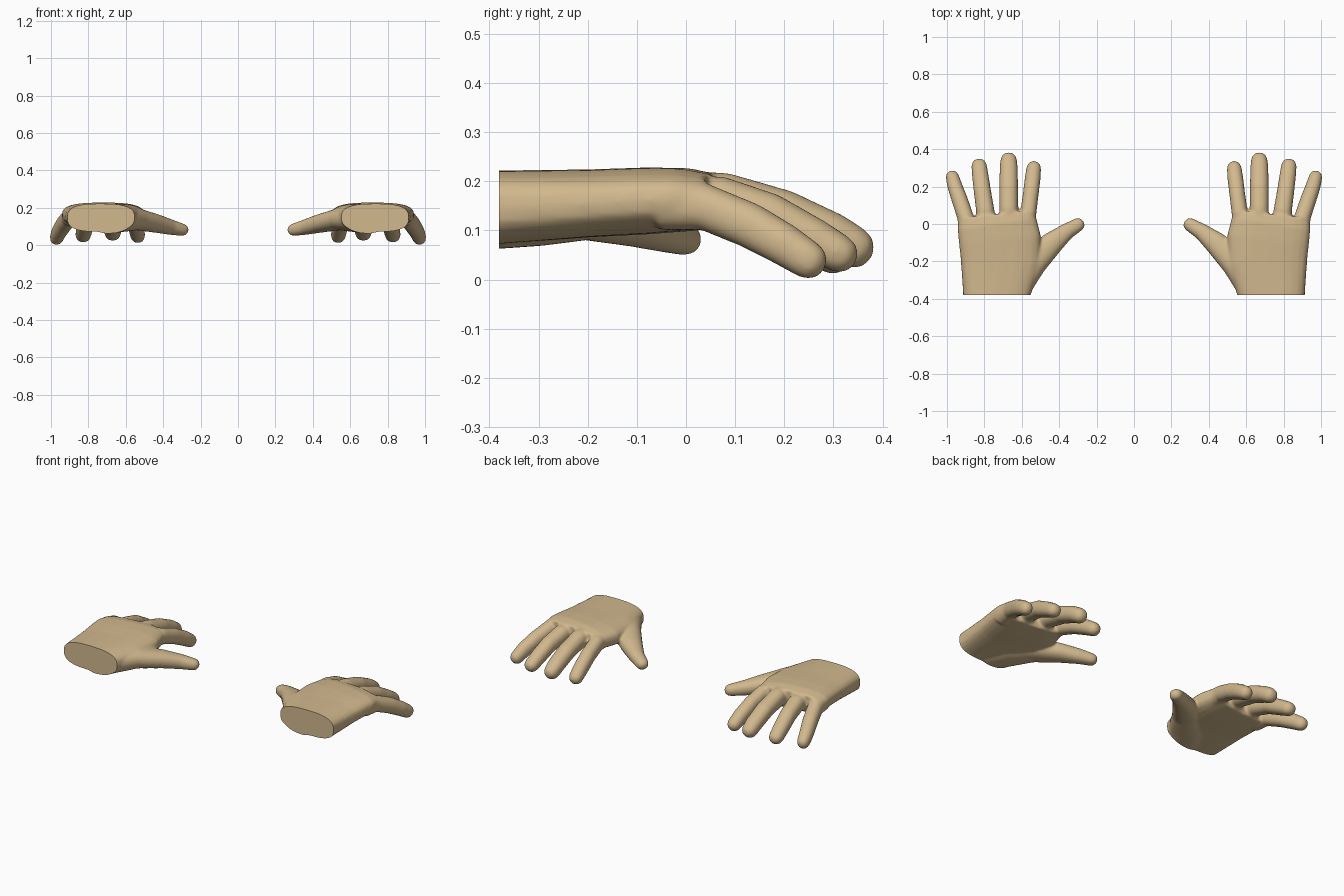
import bpy, bmesh, math
from mathutils import Vector

if "Cube" in bpy.data.objects:
    bpy.data.objects.remove(bpy.data.objects["Cube"])

skin = bpy.data.materials.new("tan skin")
skin.diffuse_color = (0.64, 0.48, 0.27, 1)
skin.use_nodes = True
skin.node_tree.nodes["Principled BSDF"].inputs["Base Color"].default_value = skin.diffuse_color

SIDES = 24
WRIST_Y = -0.38
UP = Vector((0, 0, 1))


def loft(bm, rows, power=2.2, round_tip=True):
    """Tube through rows of (x, y, z, half width, half height)."""
    pts = [Vector(r[:3]) for r in rows]
    size = [r[3:] for r in rows]
    dirs = [(pts[min(i + 1, len(pts) - 1)] - pts[max(i - 1, 0)]).normalized()
            for i in range(len(pts))]
    if round_tip:
        end, d, (w, h) = pts[-1], dirs[-1], size[-1]
        for t in (30, 55, 78):
            a = math.radians(t)
            pts.append(end + d * h * math.sin(a))
            dirs.append(d)
            size.append((w * math.cos(a), h * math.cos(a)))
    rings = []
    for p, d, (w, h) in zip(pts, dirs, size):
        u = d.cross(UP).normalized()
        v = u.cross(d)
        ring = []
        for k in range(SIDES):
            a = 2 * math.pi * k / SIDES
            c, s = math.cos(a), math.sin(a)
            cu = math.copysign(abs(c) ** (2 / power), c)
            sv = math.copysign(abs(s) ** (2 / power), s)
            ring.append(bm.verts.new(p + u * w * cu + v * h * sv))
        rings.append(ring)
    faces = [bm.faces.new(rings[0][::-1]), bm.faces.new(rings[-1])]
    for a, b in zip(rings, rings[1:]):
        for k in range(SIDES):
            n = (k + 1) % SIDES
            faces.append(bm.faces.new((a[k], a[n], b[n], b[k])))
    bmesh.ops.recalc_face_normals(bm, faces=faces)


# Palm slices: y, inner x, outer x, top z, bottom z
palm = [(-0.43, 0.570, 0.913, 0.221, 0.068),
        (-0.38, 0.557, 0.916, 0.222, 0.072),
        (-0.20, 0.500, 0.927, 0.224, 0.086),
        (-0.08, 0.498, 0.937, 0.228, 0.092),
        (0.00, 0.520, 0.945, 0.227, 0.098),
        (0.05, 0.535, 0.940, 0.216, 0.102)]
palm_rows = [((l + r) / 2, y, (t + b) / 2, (r - l) / 2, (t - b) / 2)
             for y, l, r, t, b in palm]

thumb = [(0.70, -0.40, 0.141, 0.11, 0.080), (0.64, -0.30, 0.142, 0.11, 0.074),
         (0.54, -0.20, 0.138, 0.080, 0.058), (0.435, -0.10, 0.115, 0.061, 0.049),
         (0.36, -0.040, 0.096, 0.044, 0.041), (0.298, -0.003, 0.082, 0.036, 0.033)]
index = [(0.575, -0.04, 0.16, 0.050, 0.050), (0.565, 0.06, 0.159, 0.043, 0.047),
         (0.552, 0.16, 0.126, 0.042, 0.045), (0.541, 0.25, 0.080, 0.042, 0.043),
         (0.536, 0.298, 0.050, 0.039, 0.039)]
middle = [(0.67, -0.03, 0.168, 0.050, 0.055), (0.67, 0.08, 0.165, 0.050, 0.052),
          (0.67, 0.20, 0.134, 0.050, 0.048), (0.67, 0.30, 0.090, 0.048, 0.045),
          (0.67, 0.340, 0.066, 0.044, 0.043)]
ring_finger = [(0.79, -0.04, 0.16, 0.052, 0.050), (0.795, 0.07, 0.160, 0.049, 0.050),
               (0.81, 0.17, 0.130, 0.046, 0.046), (0.822, 0.26, 0.082, 0.044, 0.043),
               (0.828, 0.311, 0.053, 0.041, 0.039)]
little = [(0.885, -0.05, 0.150, 0.050, 0.050), (0.902, 0.04, 0.147, 0.044, 0.047),
          (0.932, 0.13, 0.110, 0.043, 0.046), (0.957, 0.20, 0.071, 0.040, 0.043),
          (0.970, 0.248, 0.040, 0.036, 0.039)]

# Overlapping parts of one hand
bm = bmesh.new()
loft(bm, palm_rows, power=2.8, round_tip=False)
for digit in (thumb, index, middle, ring_finger, little):
    loft(bm, digit)
rough_mesh = bpy.data.meshes.new("hand_parts")
bm.to_mesh(rough_mesh)
bm.free()
rough = bpy.data.objects.new("hand_parts", rough_mesh)
bpy.context.collection.objects.link(rough)

# Fuse the parts into one skin and soften the joins
fuse = rough.modifiers.new("fuse", 'REMESH')
fuse.mode = 'VOXEL'
fuse.voxel_size = 0.007
soften = rough.modifiers.new("soften", 'SMOOTH')
soften.factor = 0.5
soften.iterations = 8
dg = bpy.context.evaluated_depsgraph_get()
fused = bpy.data.meshes.new_from_object(rough.evaluated_get(dg))
bpy.data.objects.remove(rough)

# Right and left hands, cut flat at the wrist
for name, side in (("right_hand", 1), ("left_hand", -1)):
    bm = bmesh.new()
    bm.from_mesh(fused)
    bmesh.ops.bisect_plane(bm, geom=bm.verts[:] + bm.edges[:] + bm.faces[:],
                           plane_co=(0, WRIST_Y, 0), plane_no=(0, -1, 0),
                           clear_outer=True)
    rim = [e for e in bm.edges if e.is_boundary]
    bmesh.ops.holes_fill(bm, edges=rim, sides=0)
    bmesh.ops.scale(bm, vec=(side, 1, 1), verts=bm.verts)
    bmesh.ops.recalc_face_normals(bm, faces=bm.faces)
    mesh = bpy.data.meshes.new(name)
    bm.to_mesh(mesh)
    bm.free()
    mesh.materials.clear()
    mesh.materials.append(skin)
    hand = bpy.data.objects.new(name, mesh)
    bpy.context.collection.objects.link(hand)
    bpy.ops.object.select_all(action='DESELECT')
    hand.select_set(True)
    bpy.context.view_layer.objects.active = hand
    bpy.ops.object.shade_smooth_by_angle(angle=math.radians(50))
